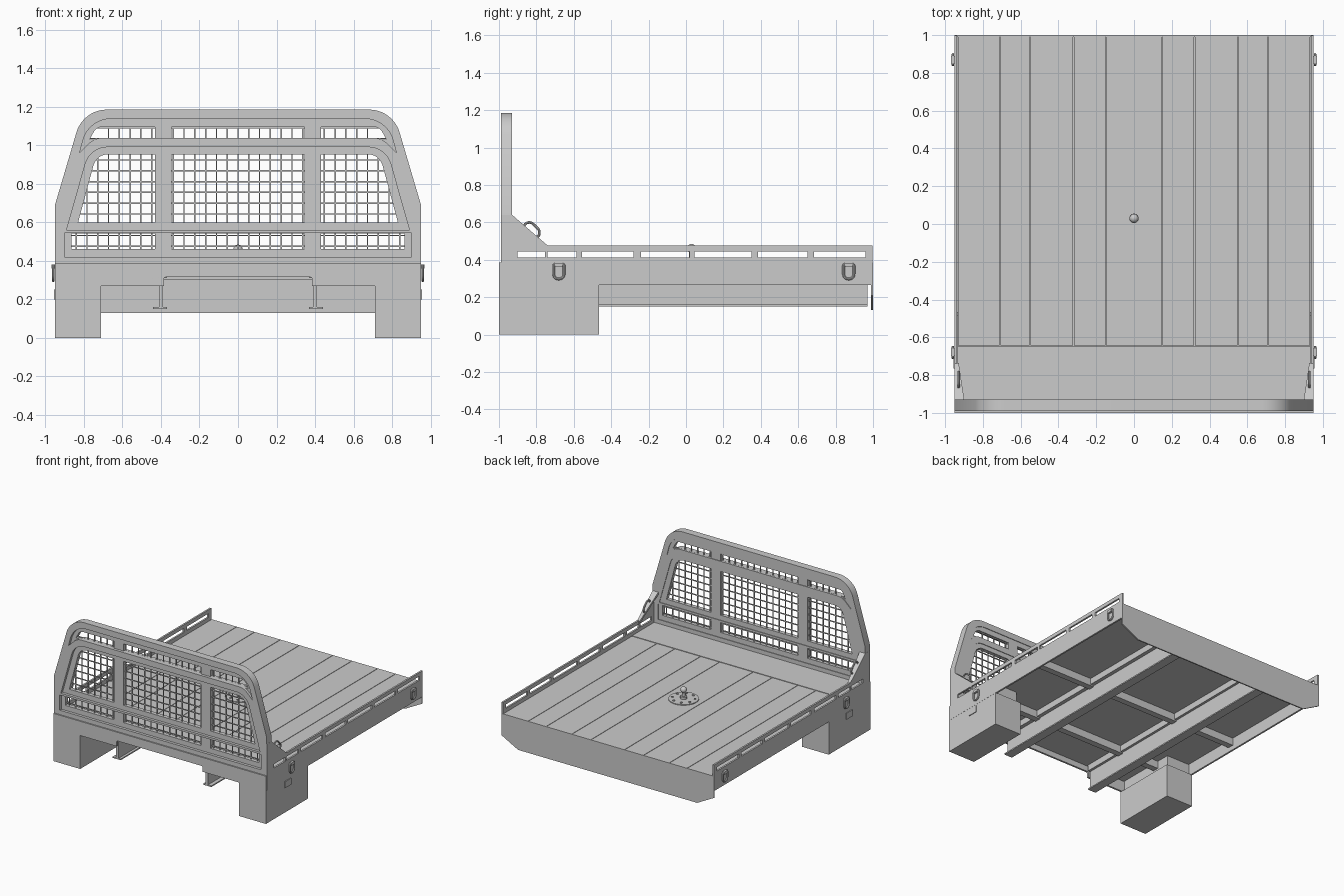
import bpy, bmesh, math
from mathutils import Vector

if "Cube" in bpy.data.objects:
    bpy.data.objects.remove(bpy.data.objects["Cube"])


def finish(name, bm, smooth=False):
    bmesh.ops.recalc_face_normals(bm, faces=bm.faces)
    me = bpy.data.meshes.new(name)
    bm.to_mesh(me)
    bm.free()
    ob = bpy.data.objects.new(name, me)
    bpy.context.collection.objects.link(ob)
    if smooth:
        bpy.ops.object.select_all(action='DESELECT')
        ob.select_set(True)
        bpy.context.view_layer.objects.active = ob
        bpy.ops.object.shade_smooth_by_angle(angle=math.radians(30))
    return ob


def boxes(name, items):
    """One object from (x0, x1, y0, y1, z0, z1) blocks."""
    bm = bmesh.new()
    for x0, x1, y0, y1, z0, z1 in items:
        for v in bmesh.ops.create_cube(bm, size=1)['verts']:
            v.co = ((x0 + x1) / 2 + v.co.x * (x1 - x0), (y0 + y1) / 2 + v.co.y * (y1 - y0),
                    (z0 + z1) / 2 + v.co.z * (z1 - z0))
    return finish(name, bm)


def rounded(pts, seg=10):
    """Fillet every (u, v, r) corner with r > 0."""
    out = []
    for i, (u, v, *r) in enumerate(pts):
        p = Vector((u, v))
        if not r or not r[0]:
            out.append(p)
            continue
        r = r[0]
        d1 = (Vector(pts[i - 1][:2]) - p).normalized()
        d2 = (Vector(pts[(i + 1) % len(pts)][:2]) - p).normalized()
        half = d1.angle(d2) / 2
        c = p + (d1 + d2).normalized() * r / math.sin(half)
        a, b = p + d1 * r / math.tan(half) - c, p + d2 * r / math.tan(half) - c
        a0 = math.atan2(a.y, a.x)
        da = (math.atan2(b.y, b.x) - a0 + math.pi) % (2 * math.pi) - math.pi
        out += [c + r * Vector((math.cos(a0 + da * k / seg), math.sin(a0 + da * k / seg)))
                for k in range(seg + 1)]
    return out


def mirror(loop):
    return [(-p[0], *p[1:]) for p in reversed(loop)]


def sym(half):
    return half + mirror(half)


def rect(u0, u1, v0, v1):
    return [(u0, v0), (u1, v0), (u1, v1), (u0, v1)]


def plate(name, loops, axis, lo, hi):
    """Flat sheet: first loop is the outline, the rest are holes."""
    cu = bpy.data.curves.new(name, 'CURVE')
    cu.dimensions, cu.fill_mode, cu.extrude = '2D', 'BOTH', (hi - lo) / 2
    for loop in loops:
        pts = rounded(loop)
        sp = cu.splines.new('POLY')
        sp.points.add(len(pts) - 1)
        for q, p in zip(sp.points, pts):
            q.co = (p.x, p.y, 0, 1)
        sp.use_cyclic_u = True
    tmp = bpy.data.objects.new('tmp', cu)
    bpy.context.collection.objects.link(tmp)
    me = bpy.data.meshes.new_from_object(tmp.evaluated_get(bpy.context.evaluated_depsgraph_get()))
    bm = bmesh.new()
    bm.from_mesh(me)
    bpy.data.objects.remove(tmp)
    bmesh.ops.remove_doubles(bm, verts=bm.verts, dist=1e-5)
    mid = (lo + hi) / 2
    for v in bm.verts:
        u, w, d = v.co
        v.co = (u, mid - d, w) if axis == 'y' else (mid + d, u, w)
    return finish(name, bm, True)


def ring(name, x, loop, rad):
    """Round bar bent into a closed loop in the y-z plane."""
    cu = bpy.data.curves.new(name, 'CURVE')
    cu.dimensions, cu.bevel_depth, cu.bevel_resolution = '3D', rad, 2
    pts = rounded(loop, 6)
    sp = cu.splines.new('POLY')
    sp.points.add(len(pts) - 1)
    for q, p in zip(sp.points, pts):
        q.co = (x, p.x, p.y, 1)
    sp.use_cyclic_u = True
    tmp = bpy.data.objects.new('tmp', cu)
    bpy.context.collection.objects.link(tmp)
    me = bpy.data.meshes.new_from_object(tmp.evaluated_get(bpy.context.evaluated_depsgraph_get()))
    bm = bmesh.new()
    bm.from_mesh(me)
    bpy.data.objects.remove(tmp)
    finish(name, bm, True)


# Deck: front sheet, separate planks, thin sub floor
xs = [-.935, -.71, -.55, -.32, -.15, .15, .32, .55, .71, .935]
boxes('deck_planks', [(a + .002, b - .002, -.643, .99, .368, .385) for a, b in zip(xs, xs[1:])])
boxes('sub_floor', [(-.935, .935, -.645, .99, .36, .368)])
boxes('front_deck', [(-.935, .935, -.985, -.647, .36, .387)])

# Front skirt with raised middle, tail plate with cut corners
plate('front_skirt', [sym([(.95, .27), (.95, .385)])[:2] + [(-.95, .385), (-.95, .27), (-.385, .27),
      (-.385, .315, .012), (.385, .315, .012), (.385, .27)]], 'y', -1, -.985)
plate('tail_plate', [sym([(.80, .13), (.95, .21), (.95, .385)])], 'y', .99, 1)

# Headboard: heavy arch in front
outer = sym([(.95, .385), (.95, .69), (.804, 1.185, .165)])
crescent = sym([(.745, 1.038, .1), (.822, .962), (.775, 1.137, .15)])
main = sym([(.89, .56), (.768, .99, .12)])
plate('headboard_arch', [outer, crescent, main, rect(-.90, .90, .42, .543)], 'y', -.99, -.93)

# Recessed frame with nine mesh windows
wins = [rect(-.345, .345, 1.03, 1.095), rect(-.345, .345, .60, .953), rect(-.345, .345, .46, .541)]
sides = [[(.43, 1.03), (.77, 1.03), (.735, 1.095, .05), (.43, 1.095)],
         [(.43, .60), (.83, .60), (.735, .953, .08), (.43, .953)],
         rect(.43, .865, .46, .541)]
wins += sides + [mirror(s) for s in sides]
plate('mesh_frame', [sym([(.94, .40), (.94, .68), (.795, 1.165, .16)])] + wins, 'y', -.968, -.935)

# Wire mesh
t, y = .0035, -.95
wires = []
for i in range(-15, 16):
    x = i * .056
    top = 1.12 if abs(x) < .68 else 1.12 - (abs(x) - .68) * 2.2
    wires.append((x - t, x + t, y - t, y + t, .44, top))
for i in range(12):
    z = .475 + i * .056
    w = .9 if z < .69 else .9 - (z - .69) * .32
    wires.append((-w, w, y, y + 2 * t, z - t, z + t))
boxes('wire_mesh', wires)

# Underframe beams and crossmembers
for s, side in ((1, 'right'), (-1, 'left')):
    boxes(side + '_frame_beam', [
        (s * .40 - .011, s * .40 + .011, -.97, .97, .16, .31),
        (s * .405 - .036, s * .405 + .036, -.97, .97, .15, .16),
        (s * .405 - .036, s * .405 + .036, -.97, .97, .31, .36)])
boxes('crossmembers', [(-.935, .935, c - .025, c + .025, .30, .36) for c in (-.62, 0, .95)])

slots = [(-.90, -.755), (-.74, -.585), (-.557, -.28), (-.24, .02), (.045, .35), (.385, .65), (.685, .96)]
for s, side in ((1, 'right'), (-1, 'left')):
    # Side panel with slotted rail and front gusset
    profile = [(-.99, .265), (.998, .265), (.998, .475), (-.74, .475), (-.93, .64), (-.99, .64)]
    plate(side + '_side_panel', [profile] + [rect(a, b, .413, .445) for a, b in slots],
          'x', *sorted((s * .937, s * .951)))
    # Sloped gusset strap
    bm = bmesh.new()
    lowx, topx = .928, .898
    vs = [bm.verts.new((s * x, yy, zz - d)) for d in (0, .02) for x, yy, zz in
          ((.95, -.935, .644), (topx, -.935, .644), (lowx, -.735, .472), (.95, -.735, .472))]
    for f in ((0, 1, 2, 3), (7, 6, 5, 4), (0, 4, 5, 1), (1, 5, 6, 2), (2, 6, 7, 3), (3, 7, 4, 0)):
        bm.faces.new([vs[i] for i in f])
    finish(side + '_gusset', bm)
    # Tie loop on the gusset
    ring(side + '_gusset_loop', s * .928,
         [(-.872, .58, .015), (-.792, .51, .015), (-.78, .555, .03), (-.837, .61, .03)], .007)
    # Tie-down rings with mounts
    for yy, end in ((-.68, 'front'), (.87, 'rear')):
        ring(f'{side}_{end}_tie_ring', s * .959,
             [(yy - .028, .375, .008), (yy + .028, .375, .008), (yy + .028, .297, .027),
              (yy - .028, .297, .027)], .007)
        boxes(f'{side}_{end}_ring_mount', [(*sorted((s * .95, s * .968)), yy - .02, yy + .02, .36, .382)])
    # Under-deck toolbox and latch
    boxes(side + '_toolbox', [(*sorted((s * .71, s * .95)), -1, -.465, 0, .27)])
    boxes(side + '_latch', [(*sorted((s * .95, s * .956)), -.765, -.685, .2, .252)])
    boxes(side + '_toolbox_mount', [(*sorted((s * .73, s * .94)), -.98, -.485, .27, .36)])

# Hitch plate, bolts and ball
def cyl(bm, x, yy, z0, z1, r, n):
    ret = bmesh.ops.create_cone(bm, cap_ends=True, segments=n, radius1=r, radius2=r, depth=z1 - z0)
    bmesh.ops.translate(bm, verts=ret['verts'], vec=(x, yy, (z0 + z1) / 2))

bm = bmesh.new()
cyl(bm, 0, .03, .38, .391, .112, 40)
for k in range(8):
    a = k * math.pi / 4 + .39
    cyl(bm, .085 * math.cos(a), .03 + .085 * math.sin(a), .39, .398, .009, 6)
finish('hitch_plate', bm, True)
bm = bmesh.new()
cyl(bm, 0, .03, .39, .41, .025, 24)
cyl(bm, 0, .03, .41, .46, .013, 24)
b = bmesh.ops.create_uvsphere(bm, u_segments=24, v_segments=12, radius=.024)
bmesh.ops.translate(bm, verts=b['verts'], vec=(0, .03, .46))
finish('hitch_ball', bm, True)
